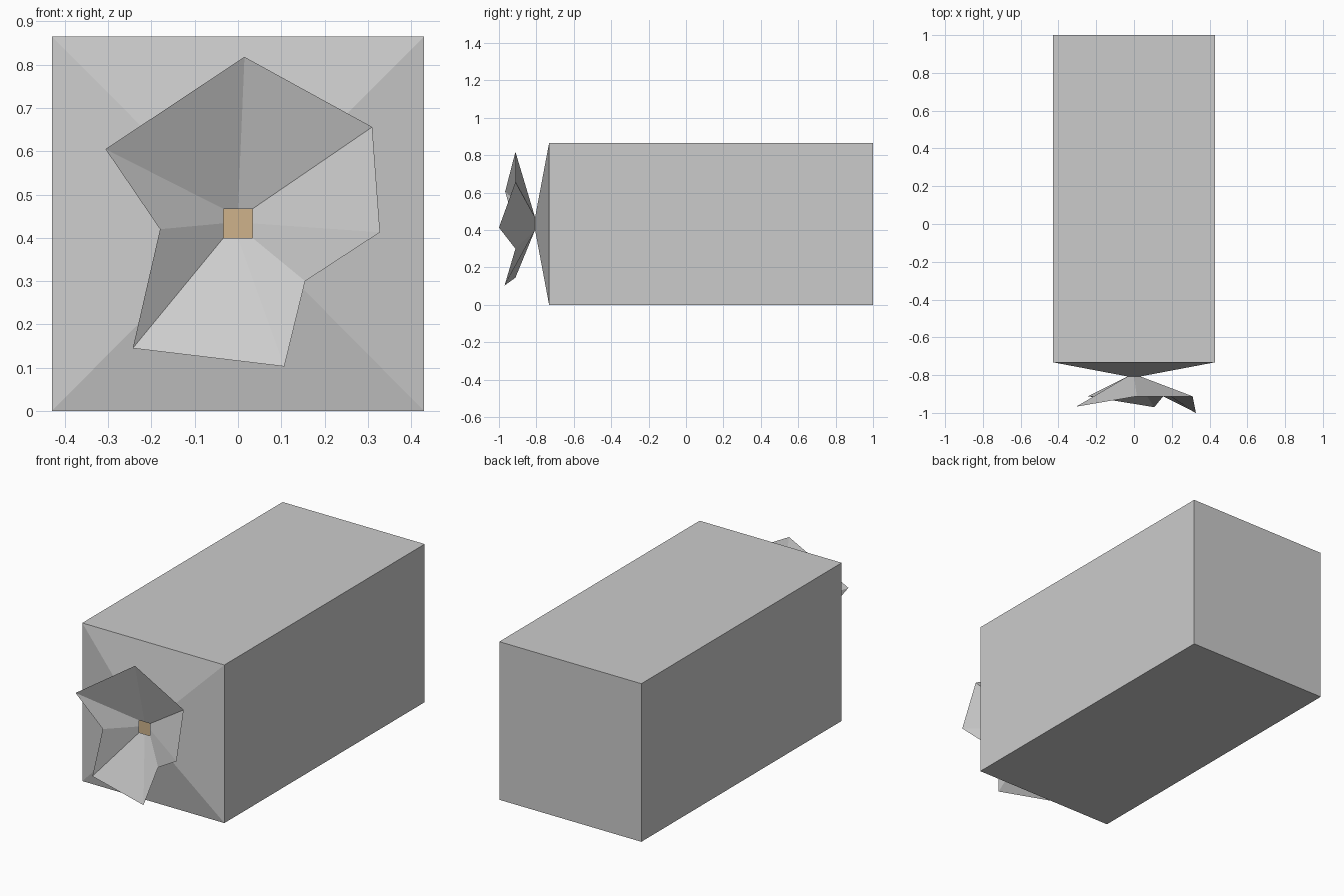
import bpy, bmesh

if "Cube" in bpy.data.objects:
    bpy.data.objects.remove(bpy.data.objects["Cube"])

W, H = 0.43, 0.865            # half width and height of the bag
BACK, SHOULDER, NECK = 1.0, -0.732, -0.807
R, CZ = 0.0335, 0.4335        # half size and centre height of the neck


def make_object(name, bm):
    bmesh.ops.recalc_face_normals(bm, faces=bm.faces)
    mesh = bpy.data.meshes.new(name)
    bm.to_mesh(mesh)
    bm.free()
    obj = bpy.data.objects.new(name, mesh)
    bpy.context.collection.objects.link(obj)
    return obj


def square_ring(bm, y, half_x, half_z, cz):
    # eight points: top middle first, then around over +x
    steps = [(0, 1), (1, 1), (1, 0), (1, -1), (0, -1), (-1, -1), (-1, 0), (-1, 1)]
    return [bm.verts.new((sx * half_x, y, cz + sz * half_z)) for sx, sz in steps]


def bridge(bm, a, b):
    n = len(a)
    for i in range(n):
        j = (i + 1) % n
        bm.faces.new((a[i], a[j], b[j], b[i]))


# Bag: closed back, straight sides, gathered neck and flared ragged mouth
bm = bmesh.new()
back = square_ring(bm, BACK, W, H / 2, H / 2)
shoulder = square_ring(bm, SHOULDER, W, H / 2, H / 2)
neck = square_ring(bm, NECK, R, R, CZ)
rim = [bm.verts.new(p) for p in (
    (0.015, -0.912, 0.818), (0.31, -0.912, 0.656), (0.328, -1.0, 0.413),
    (0.155, -0.912, 0.30), (0.107, -0.97, 0.103), (-0.243, -0.912, 0.145),
    (-0.18, -0.912, 0.42), (-0.306, -0.967, 0.605))]
bm.faces.new(back)
for a, b in ((back, shoulder), (shoulder, neck), (neck, rim)):
    bridge(bm, a, b)
make_object("bag", bm)

# Loaf inside, seen through the open neck
bm = bmesh.new()
bmesh.ops.create_cube(bm, size=1)
gap = 0.01
for v in bm.verts:
    v.co.x *= 2 * (W - gap)
    v.co.y = BACK - gap if v.co.y > 0 else SHOULDER + gap
    v.co.z = H / 2 + v.co.z * (H - 2 * gap)
loaf = make_object("loaf", bm)
crust = bpy.data.materials.new("crust")
crust.diffuse_color = (0.62, 0.45, 0.26, 1)
crust.use_nodes = True
crust.node_tree.nodes["Principled BSDF"].inputs["Base Color"].default_value = crust.diffuse_color
loaf.data.materials.append(crust)
